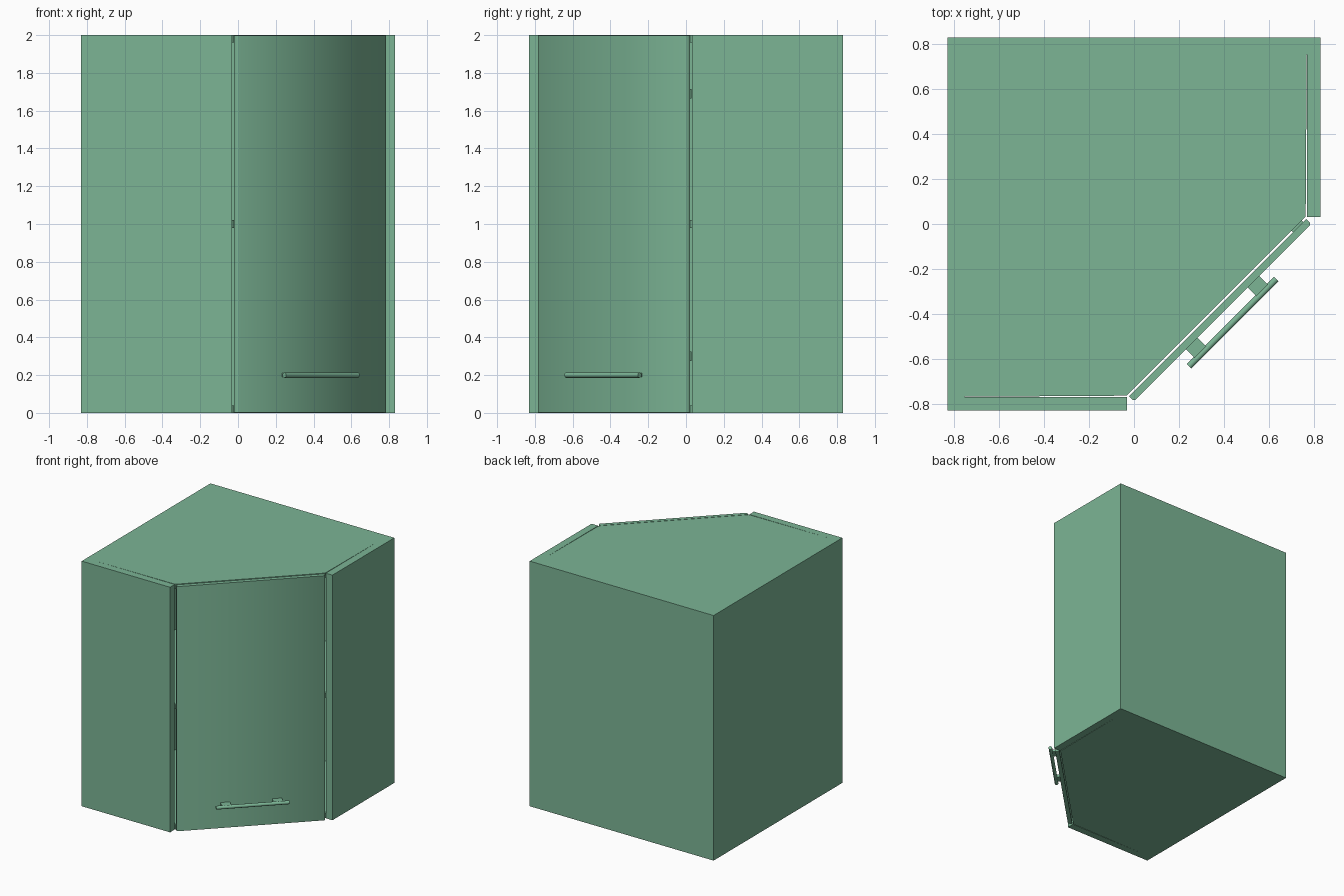
import bpy, bmesh, math
from mathutils import Vector, Matrix

if "Cube" in bpy.data.objects:
    bpy.data.objects.remove(bpy.data.objects["Cube"])

R2 = math.sqrt(2)
green = bpy.data.materials.new("green")
green.diffuse_color = (0.2, 0.46, 0.3, 1)
green.use_nodes = True
green.node_tree.nodes["Principled BSDF"].inputs["Base Color"].default_value = green.diffuse_color


def diag(s, n):
    """Plan point: s runs along the door, n outward (toward the front right)."""
    return ((s + n) / R2, (s - n) / R2)


def prism(name, outline, z0, z1, smooth=False):
    """Extrude a counter-clockwise plan outline between two heights."""
    bm = bmesh.new()
    face = bm.faces.new([bm.verts.new((x, y, z0)) for x, y in outline])
    top = bmesh.ops.extrude_face_region(bm, geom=[face])["geom"]
    bmesh.ops.translate(bm, vec=(0, 0, z1 - z0),
                        verts=[v for v in top if isinstance(v, bmesh.types.BMVert)])
    bmesh.ops.recalc_face_normals(bm, faces=bm.faces)
    return finish(name, bm, 60 if smooth else None)


def finish(name, bm, angle=None):
    mesh = bpy.data.meshes.new(name)
    bm.to_mesh(mesh)
    bm.free()
    mesh.materials.append(green)
    ob = bpy.data.objects.new(name, mesh)
    bpy.context.collection.objects.link(ob)
    if angle:
        bpy.ops.object.select_all(action='DESELECT')
        ob.select_set(True)
        bpy.context.view_layer.objects.active = ob
        bpy.ops.object.shade_smooth_by_angle(angle=math.radians(angle))
    return ob


def rect(x0, x1, y0, y1):
    return [(x0, y0), (x1, y0), (x1, y1), (x0, y1)]


def diag_rect(s0, s1, n0, n1):
    return [diag(s0, n1), diag(s1, n1), diag(s1, n0), diag(s0, n0)]


W, T = 0.83, 0.05          # half width, board thickness
F = 0.032                  # end of the short side walls
H = 2.0

# carcass walls: two backs and two short sides
prism("back_wall", rect(-W, W, W - T, W), 0, H)
prism("left_wall", rect(-W, -W + T, -W, W - T), 0, H)
prism("front_side_wall", rect(-W + T, -F, -W, -W + T + 0.01), 0, H)
prism("right_side_wall", rect(W - T - 0.01, W, F, W - T), 0, H)

# five-sided horizontal boards
I = W - T
board = [(-I, -I + 0.01), (-F, -I + 0.015), (I - 0.015, F), (I - 0.01, I), (-I, I)]
for name, z in (("bottom_board", 0), ("middle_shelf", 0.98), ("top_board", H - 0.04)):
    prism(name, board, z, z + 0.04)

# diagonal door with chamfered front edges
L, N0, N1, B = 0.558, 0.527, 0.559, 0.009
prism("door", [diag(-L, N0), diag(-L, N1 - B), diag(-L + B, N1),
               diag(L - B, N1), diag(L, N1 - B), diag(L, N0)], 0.002, H - 0.002, True)

# hinge plates bridging the gap
for z in (0.3, 1.69):
    prism("hinge", diag_rect(0.475, 0.54, 0.50, N0 + 0.004), z - 0.025, z + 0.025)

# handle: two flat posts and a round bar
for s in (-0.195, 0.195):
    prism("handle_post", diag_rect(s - 0.036, s + 0.036, N1 - 0.004, 0.621), 0.19, 0.21)
bm = bmesh.new()
x, y = diag(0, 0.622)
bmesh.ops.create_cone(bm, cap_ends=True, segments=16, radius1=0.014, radius2=0.014, depth=0.55,
                      matrix=Matrix.Translation((x, y, 0.2))
                      @ Vector((1, 1, 0)).to_track_quat('Z', 'Y').to_matrix().to_4x4())
finish("handle_bar", bm, 40)
